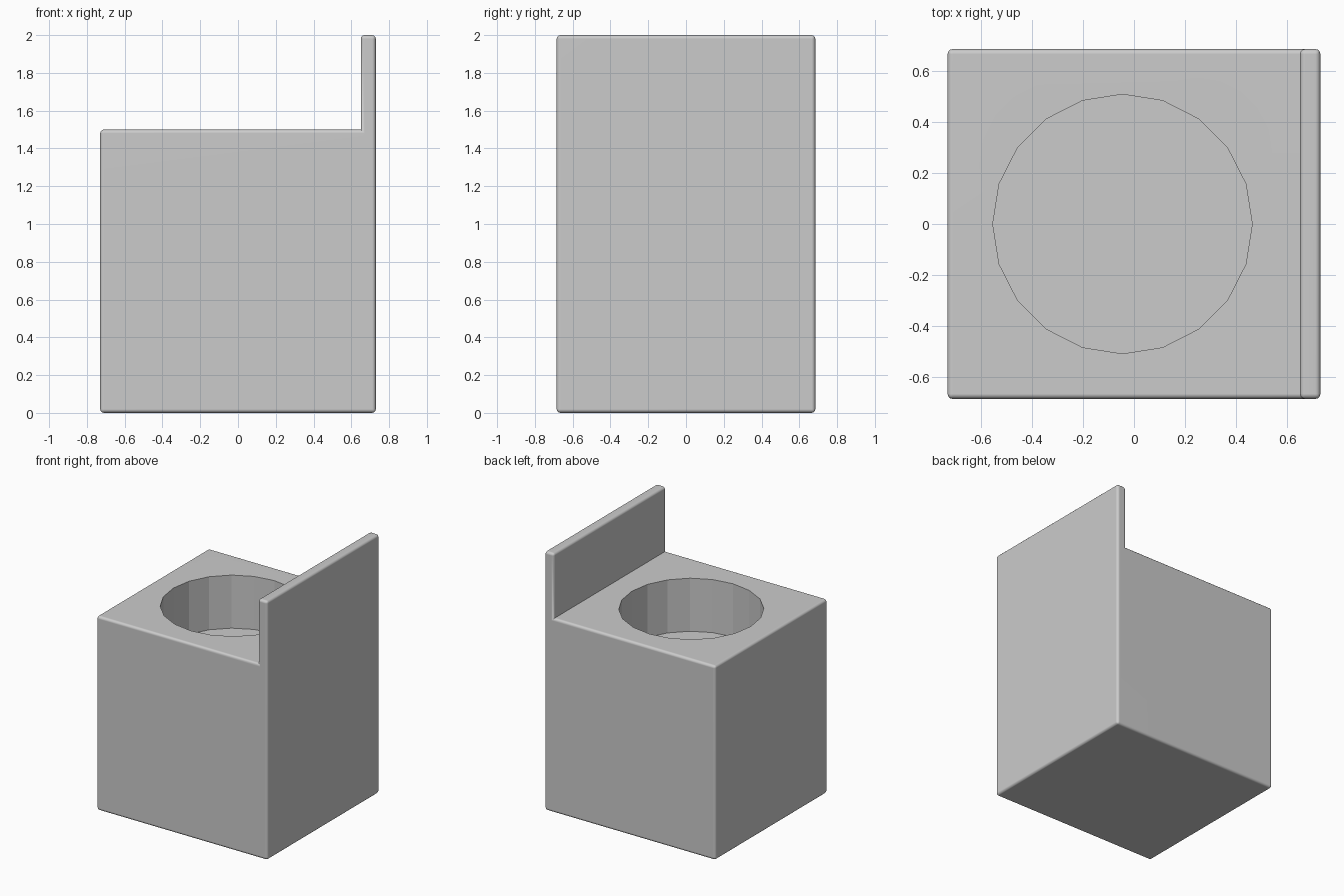
import bpy, bmesh, math
from mathutils import Vector, Matrix

if "Cube" in bpy.data.objects:
    bpy.data.objects.remove(bpy.data.objects["Cube"])

HALF_X, HALF_Y = 0.73, 0.685
SEAT_Z, TOP_Z, PLATE_X = 1.5, 2.0, 0.65
HOLE_FLOOR, HOLE_R, HOLE_X = 1.09, 0.508, -0.045


def add_object(name, bm):
    mesh = bpy.data.meshes.new(name)
    bm.to_mesh(mesh)
    bm.free()
    obj = bpy.data.objects.new(name, mesh)
    bpy.context.collection.objects.link(obj)
    return obj


# Body: L-shaped side profile (block plus thin upright plate), extruded along y
profile = [(-HALF_X, 0), (HALF_X, 0), (HALF_X, TOP_Z),
           (PLATE_X, TOP_Z), (PLATE_X, SEAT_Z), (-HALF_X, SEAT_Z)]
bm = bmesh.new()
face = bm.faces.new([bm.verts.new((x, -HALF_Y, z)) for x, z in profile])
ext = bmesh.ops.extrude_face_region(bm, geom=[face])
bmesh.ops.translate(bm, vec=Vector((0, 2 * HALF_Y, 0)),
                    verts=[g for g in ext["geom"] if isinstance(g, bmesh.types.BMVert)])
bmesh.ops.recalc_face_normals(bm, faces=bm.faces[:])

# Round every outer edge, keep the inner corner below the plate sharp
outer = [e for e in bm.edges if e.is_convex]
bmesh.ops.bevel(bm, geom=outer, offset=0.02, offset_type='OFFSET', segments=3,
                profile=0.5, affect='EDGES', clamp_overlap=True)
for f in bm.faces:
    f.smooth = True
for e in bm.edges:
    e.smooth = e.calc_face_angle(0) < math.radians(40)
body = add_object("holder_body", bm)

# Cutter for the round, faceted recess
bm = bmesh.new()
depth = 0.2 + SEAT_Z - HOLE_FLOOR
bmesh.ops.create_cone(bm, cap_ends=True, segments=20, radius1=HOLE_R, radius2=HOLE_R,
                      depth=depth,
                      matrix=Matrix.Translation((HOLE_X, 0, HOLE_FLOOR + depth / 2)))
cutter = add_object("recess_cutter", bm)
cutter.hide_render = True
cutter.display_type = 'WIRE'

cut = body.modifiers.new("recess", 'BOOLEAN')
cut.operation = 'DIFFERENCE'
cut.solver = 'EXACT'
cut.object = cutter

# Keep the large faces evenly shaded next to the rounded edges
shade = body.modifiers.new("even_shading", 'WEIGHTED_NORMAL')
shade.keep_sharp = True
